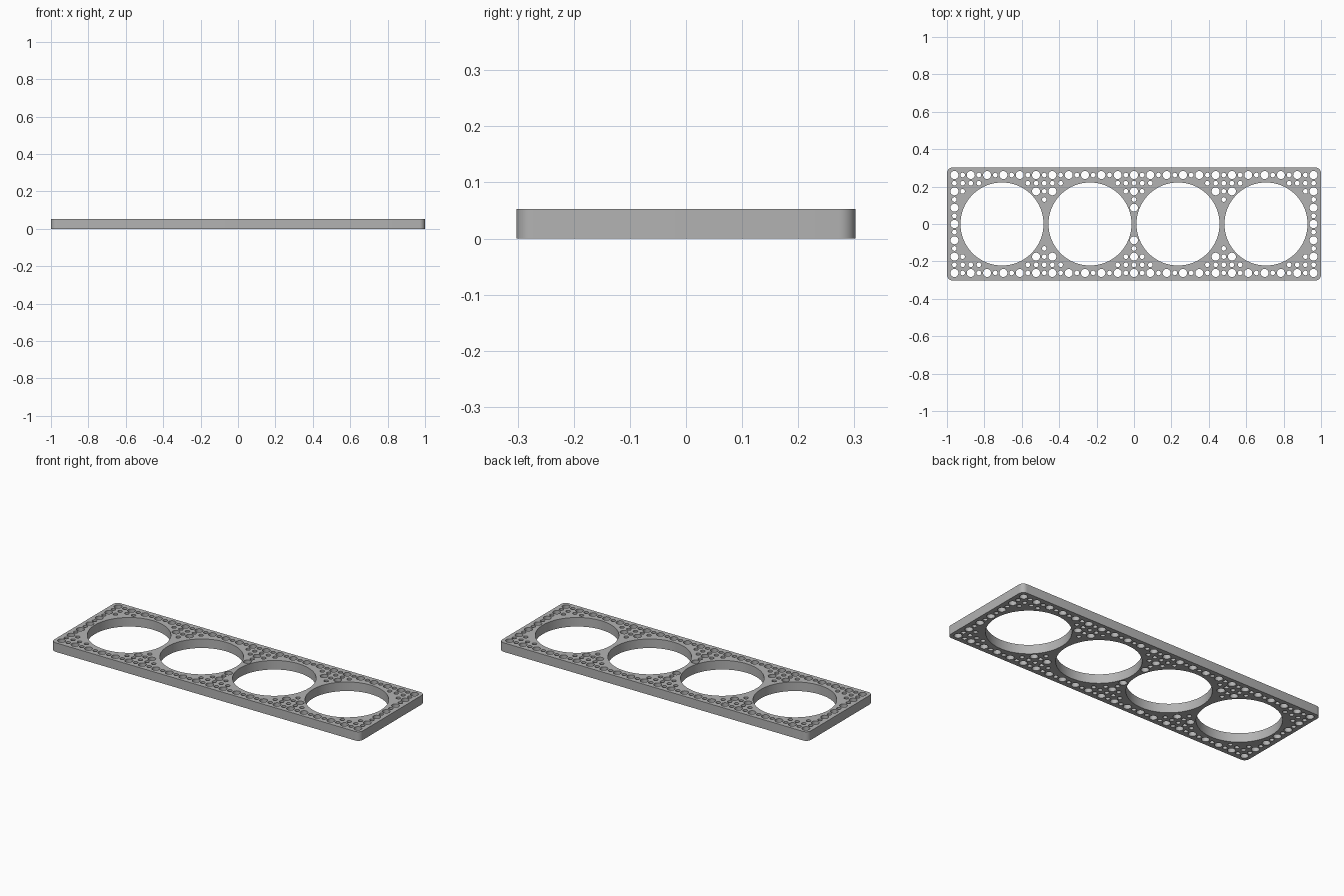
import bpy, bmesh
from math import sin, cos, pi, hypot

cube = bpy.data.objects.get("Cube")
if cube:
    bpy.data.objects.remove(cube)

HALF_X, HALF_Y, HEIGHT, CORNER = 1.0, 0.302, 0.053, 0.03
BORE_R, BORE_GAP = 0.222, 0.4705
STEP = 0.96 / 22            # half of the wide-hole pitch
WIDE_R, NARROW_R = 0.0215, 0.0125
CLEAR = 0.249               # least distance of a small hole from a bore centre

metal = bpy.data.materials.new("Grey")
metal.use_nodes = True
colour = (0.45, 0.45, 0.45, 1)
metal.diffuse_color = colour
metal.node_tree.nodes["Principled BSDF"].inputs["Base Color"].default_value = colour

curve = bpy.data.curves.new("perforated_plate", "CURVE")
curve.dimensions = "2D"
curve.fill_mode = "BOTH"
curve.extrude = HEIGHT / 2


def add_loop(points):
    spline = curve.splines.new("POLY")
    spline.points.add(len(points) - 1)
    for p, (x, y) in zip(spline.points, points):
        p.co = (x, y, 0, 1)
    spline.use_cyclic_u = True


def circle(cx, cy, r, n):
    add_loop([(cx + r * cos(2 * pi * k / n), cy + r * sin(2 * pi * k / n))
              for k in range(n)])


# Rounded outline
outline = []
for q, (sx, sy) in enumerate([(1, 1), (-1, 1), (-1, -1), (1, -1)]):
    for k in range(9):
        a = (q + k / 8) * pi / 2
        outline.append((sx * (HALF_X - CORNER) + CORNER * cos(a),
                        sy * (HALF_Y - CORNER) + CORNER * sin(a)))
add_loop(outline)

# Four large bores
bores = [BORE_GAP * (i - 1.5) for i in range(4)]
for bx in bores:
    circle(bx, 0, BORE_R, 96)

# Grid of wide and narrow holes, skipping those too near a bore
for i in range(-11, 12):
    for j in range(-3, 4):
        for di in (0, 1):
            for dj in (0, 1):
                if (di and i == 11) or (dj and j == 3):
                    continue
                x, y = (2 * i + di) * STEP, (2 * j + dj) * STEP
                if min(hypot(x - bx, y) for bx in bores) > CLEAR - 0.002 * (di + dj == 0):
                    circle(x, y, NARROW_R if di or dj else WIDE_R, 20)

# Turn the extruded outline into one closed mesh
temp = bpy.data.objects.new("plate_outline", curve)
bpy.context.collection.objects.link(temp)
bpy.context.view_layer.update()
deps = bpy.context.evaluated_depsgraph_get()
mesh = bpy.data.meshes.new_from_object(temp.evaluated_get(deps))
bpy.data.objects.remove(temp)

bm = bmesh.new()
bm.from_mesh(mesh)
bmesh.ops.remove_doubles(bm, verts=bm.verts, dist=0.0001)
bmesh.ops.translate(bm, verts=bm.verts, vec=(0, 0, HEIGHT / 2))
bmesh.ops.recalc_face_normals(bm, faces=bm.faces)
bm.to_mesh(mesh)
bm.free()
mesh.materials.clear()
mesh.materials.append(metal)

plate = bpy.data.objects.new("perforated_plate", mesh)
bpy.context.collection.objects.link(plate)
bpy.context.view_layer.objects.active = plate
plate.select_set(True)
bpy.ops.object.shade_smooth_by_angle(angle=pi / 6)
